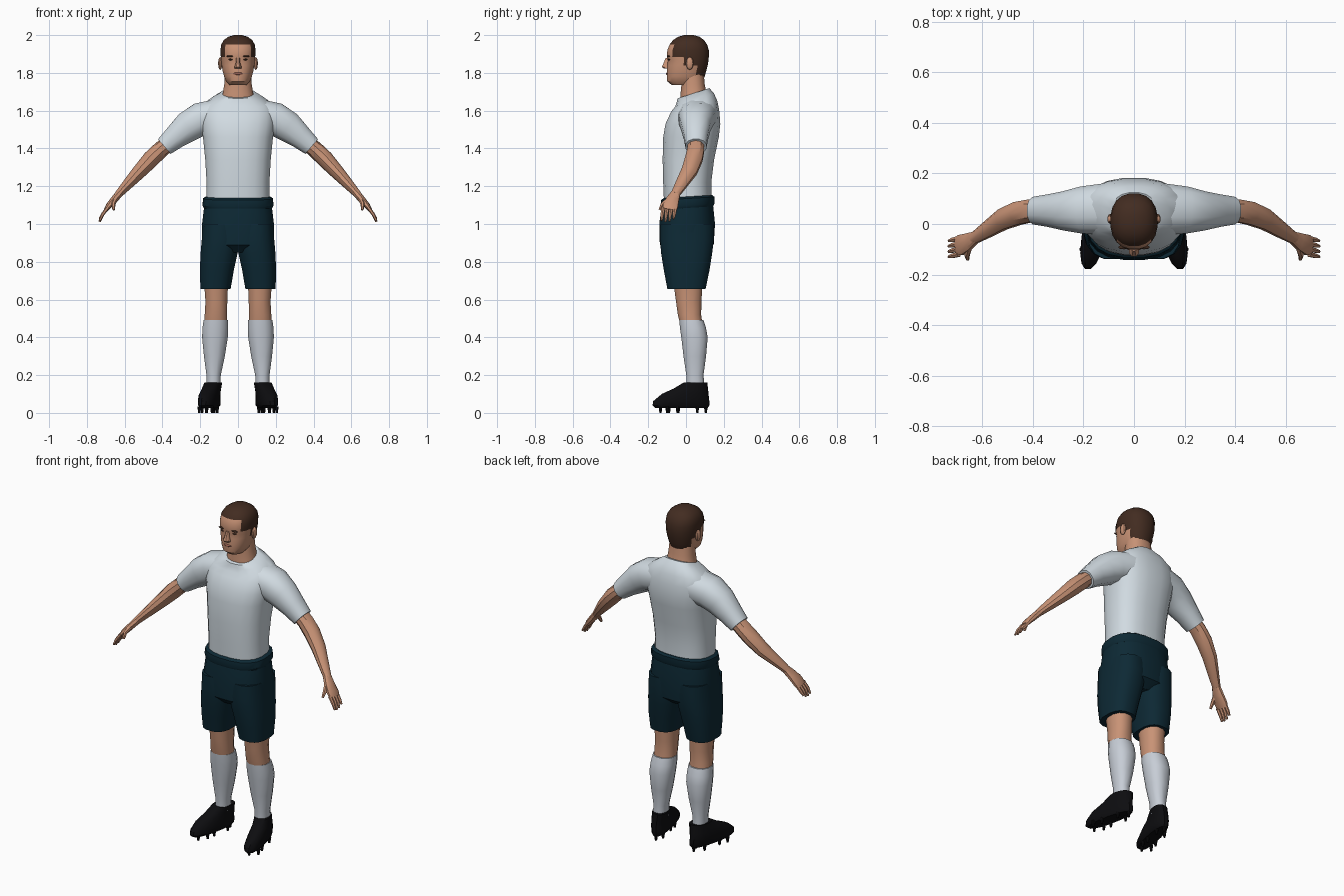
import bpy, bmesh, math
from mathutils import Vector

cube = bpy.data.objects.get("Cube")
if cube:
    bpy.data.objects.remove(cube, do_unlink=True)


def material(name, rgb):
    m = bpy.data.materials.new(name)
    m.use_nodes = True
    m.diffuse_color = (*rgb, 1)
    bsdf = m.node_tree.nodes["Principled BSDF"]
    bsdf.inputs["Base Color"].default_value = (*rgb, 1)
    bsdf.inputs["Roughness"].default_value = 0.8
    return m


SKIN = material("skin", (0.58, 0.29, 0.18))
HAIR = material("brown hair", (0.055, 0.025, 0.015))
SHIRT = material("pale shirt", (0.64, 0.71, 0.76))
SOCK = material("pale sock", (0.57, 0.61, 0.67))
NAVY = material("navy cloth", (0.004, 0.022, 0.035))
BLACK = material("black leather", (0.004, 0.004, 0.005))
LIP = material("lip", (0.36, 0.13, 0.09))


def finish(name, bm, mats, rule=None, angle=35):
    bmesh.ops.recalc_face_normals(bm, faces=bm.faces)
    if rule:
        for f in bm.faces:
            f.material_index = rule(f.calc_center_median())
    me = bpy.data.meshes.new(name)
    bm.to_mesh(me)
    bm.free()
    for m in mats:
        me.materials.append(m)
    ob = bpy.data.objects.new(name, me)
    bpy.context.collection.objects.link(ob)
    bpy.ops.object.select_all(action='DESELECT')
    ob.select_set(True)
    bpy.context.view_layer.objects.active = ob
    bpy.ops.object.shade_smooth_by_angle(angle=math.radians(angle))
    return ob


def skin_rings(rings):
    """Join rings of points into a capped tube."""
    bm = bmesh.new()
    loops = [[bm.verts.new(p) for p in ring] for ring in rings]
    n = len(loops[0])
    for a, b in zip(loops, loops[1:]):
        for i in range(n):
            bm.faces.new((a[i], a[(i + 1) % n], b[(i + 1) % n], b[i]))
    bm.faces.new(loops[0])
    bm.faces.new(loops[-1])
    return bm


def unit_ring(n, power):
    for i in range(n):
        a = 2 * math.pi * (i + 0.5) / n
        c, s = math.cos(a), math.sin(a)
        yield (math.copysign(abs(c) ** (2 / power), c),
               math.copysign(abs(s) ** (2 / power), s))


def stack(name, rows, mats, side=1, n=16, power=2.3, shear=0, rule=None):
    """Loft of level rings: height, x range, y range, optional tilt."""
    rings = []
    for z, x0, x1, y0, y1, *tilt in rows:
        cx, cy, rx, ry = (x0 + x1) / 2, (y0 + y1) / 2, (x1 - x0) / 2, (y1 - y0) / 2
        t = tilt[0] if tilt else 0
        rings.append([(side * (cx + rx * u + shear * ry * v), cy + ry * v, z + t * ry * v)
                      for u, v in unit_ring(n, power)])
    return finish(name, skin_rings(rings), mats, rule)


def body(name, rows, mats, **kw):
    """Centred stack: height, half width, y range, optional tilt."""
    return stack(name, [(z, -w, w, *rest) for z, w, *rest in rows], mats, **kw)


def tube(name, rows, mat, side=1, n=10, power=2.0):
    """Loft along a path: point, depth radius, thickness radius."""
    pts = [Vector(r[:3]) for r in rows]
    rings = []
    for i, (p, row) in enumerate(zip(pts, rows)):
        t = (pts[min(i + 1, len(pts) - 1)] - pts[max(i - 1, 0)]).normalized()
        a = Vector((0, 1, 0))
        a = (a - t * a.dot(t)).normalized()
        b = t.cross(a)
        ring = [p + a * row[3] * u + b * row[4] * v for u, v in unit_ring(n, power)]
        rings.append([(side * q.x, q.y, q.z) for q in ring])
    return finish(name, skin_rings(rings), [mat])


def ball(name, at, size, mat, side=1):
    bm = bmesh.new()
    bmesh.ops.create_uvsphere(bm, u_segments=10, v_segments=6, radius=1)
    for v in bm.verts:
        v.co = Vector(at) + Vector(c * s for c, s in zip(v.co, size))
        v.co.x *= side
    return finish(name, bm, [mat])


# Head with hair chosen by region
def is_hair(c):
    return int(c.z > 1.945 or (c.z > 1.89 and c.y > -0.06)
               or (c.z > 1.85 and c.y > 0.0) or (c.z > 1.775 and c.y > 0.045))


body("head", [(1.735, .045, -.075, .06), (1.755, .063, -.1, .085), (1.78, .074, -.103, .1),
              (1.81, .082, -.102, .108), (1.84, .087, -.1, .116), (1.865, .09, -.097, .12),
              (1.885, .092, -.102, .122), (1.92, .094, -.1, .122), (1.95, .09, -.088, .113),
              (1.975, .075, -.068, .095), (1.992, .05, -.04, .07), (2.0, .02, -.01, .04)],
     [SKIN, HAIR], n=20, power=2.3, rule=is_hair)
body("neck", [(1.64, .095, -.03, .125), (1.69, .082, -.03, .11), (1.74, .074, -.025, .1),
              (1.8, .07, -.03, .095)], [SKIN])

# Face
body("nose", [(1.822, .02, -.118, -.08), (1.832, .021, -.13, -.08),
              (1.85, .013, -.121, -.08), (1.88, .01, -.108, -.08)], [SKIN], n=8)
ball("lips", (0, -.099, 1.796), (.027, .008, .007), LIP)
for s, w in ((1, "left"), (-1, "right")):
    ball(w + "_ear", (.094, .02, 1.85), (.012, .02, .034), SKIN, s)
    ball(w + "_brow", (.04, -.092, 1.888), (.023, .008, .005), HAIR, s)
    ball(w + "_eye", (.038, -.088, 1.871), (.013, .008, .005), HAIR, s)

# Shirt
body("shirt_body", [(1.12, .17, -.118, .135), (1.22, .168, -.122, .135), (1.34, .175, -.125, .15),
                    (1.46, .187, -.122, .175), (1.53, .2, -.11, .183), (1.595, .2, -.08, .178),
                    (1.635, .185, -.058, .168, .12), (1.668, .135, -.05, .15, .22),
                    (1.692, .088, -.046, .125, .32)],
     [SHIRT], n=20, power=2.5)

# Shorts
body("waistband", [(1.085, .182, -.13, .145, .06), (1.1, .19, -.137, .152, .06),
                   (1.135, .186, -.133, .152, .06), (1.145, .17, -.12, .14, .06)],
     [NAVY], n=20, power=2.5)
body("shorts_seat", [(.85, .1, -.1, .1), (.89, .19, -.14, .148), (1.0, .192, -.143, .155),
                     (1.1, .18, -.13, .145)], [NAVY], n=20, power=2.5)

for s, w in ((1, "left"), (-1, "right")):
    # Sleeve and arm
    tube(w + "_sleeve", [(.1, .06, 1.575, .105, .09), (.2, .055, 1.555, .096, .09),
                         (.265, .052, 1.515, .08, .084), (.33, .053, 1.462, .066, .066),
                         (.39, .053, 1.41, .056, .053)], SHIRT, s, n=12, power=2.3)
    tube(w + "_arm", [(.34, .053, 1.45, .045, .042), (.41, .052, 1.393, .047, .044),
                      (.46, .042, 1.345, .048, .045), (.52, .018, 1.28, .044, .038),
                      (.58, -.022, 1.215, .034, .029), (.635, -.058, 1.155, .024, .02)], SKIN, s)
    # Hand
    tube(w + "_palm", [(.625, -.052, 1.165, .024, .02), (.655, -.07, 1.13, .035, .019),
                       (.685, -.083, 1.095, .042, .016), (.7, -.088, 1.073, .038, .011)],
         SKIN, s, power=2.6)
    for i in range(4):
        y = -.12 + .021 * i
        drop = (.006, 0, .003, .016)[i]
        tube(f"{w}_finger_{i + 1}", [(.692, y, 1.085, .011, .01), (.717, y - .006, 1.05, .01, .009),
                                     (.732, y - .01, 1.012 + drop, .006, .006)], SKIN, s, n=6)
    tube(w + "_thumb", [(.65, -.09, 1.13, .014, .013), (.66, -.123, 1.105, .012, .011),
                        (.658, -.14, 1.075, .007, .007)], SKIN, s, n=6)

    # Shorts leg, bare knee and sock
    stack(w + "_shorts_leg", [(.655, .038, .2, -.1, .105), (.75, .022, .203, -.118, .125),
                              (.84, .002, .2, -.133, .14), (.92, -.01, .193, -.14, .15),
                              (1.0, 0, .188, -.138, .15)], [NAVY], s, power=2.6)
    stack(w + "_knee", [(.46, .055, .182, -.03, .09), (.52, .056, .178, -.045, .082),
                        (.59, .055, .174, -.055, .084), (.7, .05, .182, -.07, .09)], [SKIN], s, n=12)
    stack(w + "_sock", [(.13, .092, .168, .0, .1), (.2, .09, .168, .0, .094),
                        (.3, .068, .182, -.015, .108), (.4, .052, .192, -.027, .117),
                        (.45, .05, .19, -.034, .108), (.492, .052, .184, -.038, .094)],
          [SOCK], s, n=12)

    # Boot with studs
    stack(w + "_boot", [(.027, .115, .19, -.165, .118), (.04, .105, .2, -.18, .126),
                        (.062, .103, .202, -.176, .126), (.088, .101, .2, -.13, .124, -.1),
                        (.12, .096, .188, -.066, .12, -.1), (.16, .086, .176, -.014, .114)],
          [BLACK], s, shear=-.2)
    for i, (x, y) in enumerate([(.168, -.135), (.205, -.1), (.138, -.09), (.19, -.045),
                                (.13, -.04), (.165, .06), (.11, .06), (.125, .105)]):
        stack(f"{w}_stud_{i + 1}", [(0, x - .006, x + .006, y - .006, y + .006),
                                    (.035, x - .011, x + .011, y - .011, y + .011)],
              [BLACK], s, n=8)
